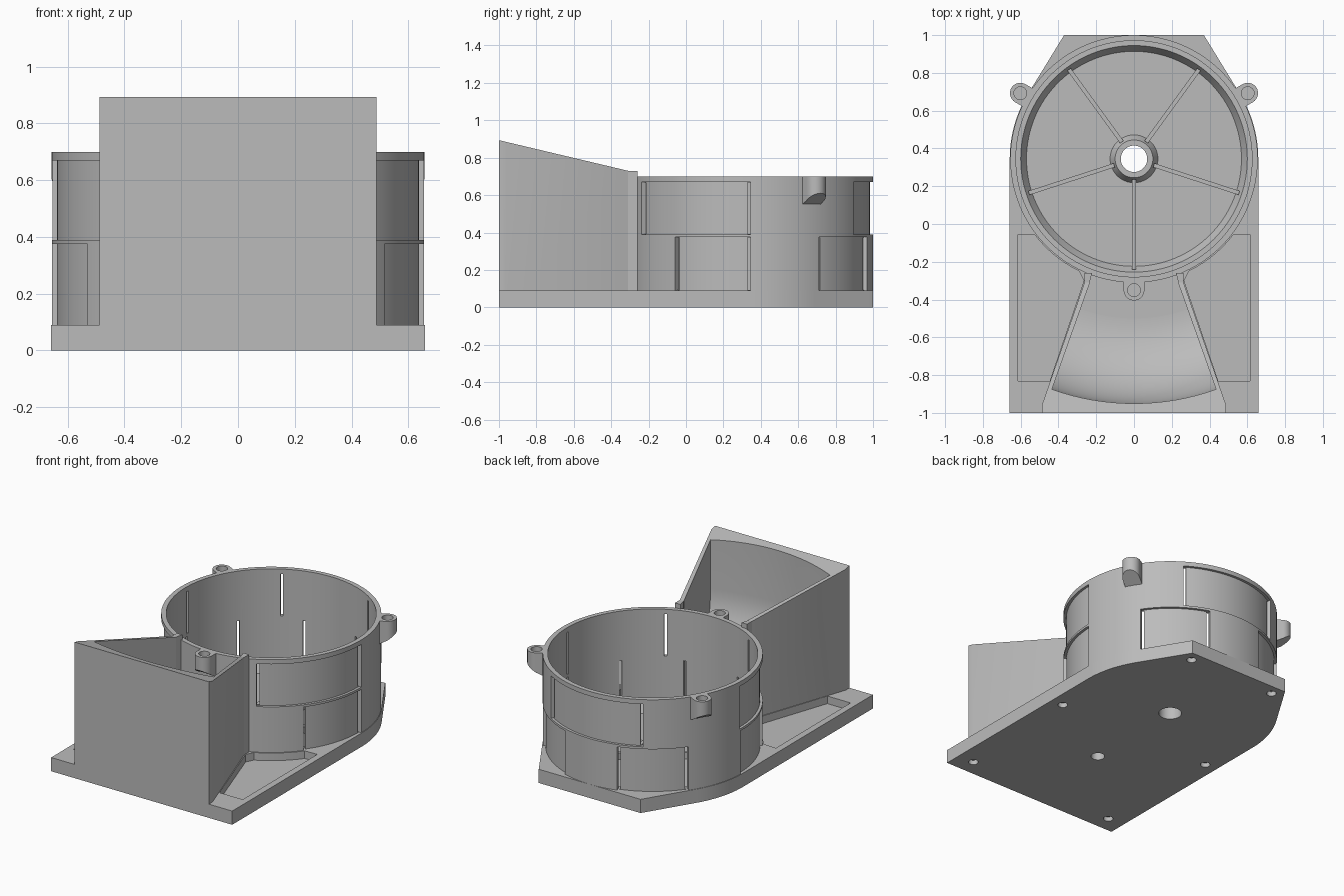
import bpy, bmesh, math
from math import sin, cos, radians
from mathutils import Vector, Matrix

if "Cube" in bpy.data.objects:
    bpy.data.objects.remove(bpy.data.objects["Cube"])

CY = 0.345          # y of the drum axis
R = 0.655           # drum radius
BASE = 0.09         # base plate thickness
FLOOR = 0.04        # pocket floor height

grey = bpy.data.materials.new("plain_grey")
grey.use_nodes = True
grey.diffuse_color = (0.5, 0.5, 0.5, 1)
grey.node_tree.nodes["Principled BSDF"].inputs["Base Color"].default_value = (0.5, 0.5, 0.5, 1)


def polar(r, deg):
    return (r * cos(radians(deg)), CY + r * sin(radians(deg)))


def arc(r, a0, a1, n):
    return [polar(r, a0 + (a1 - a0) * i / n) for i in range(n + 1)]


def prism(bm, pts, z0, z1):
    """Upright prism; returns its bottom and top vertices."""
    low = [bm.verts.new((x, y, z0)) for x, y in pts]
    top = [bm.verts.new((x, y, z1)) for x, y in pts]
    bm.faces.new(low[::-1])
    bm.faces.new(top)
    for i in range(len(pts)):
        j = (i + 1) % len(pts)
        bm.faces.new((low[i], low[j], top[j], top[i]))
    return low, top


def cone(bm, x, y, r0, r1, z0, z1, n=32):
    m = Matrix.Translation((x, y, (z0 + z1) / 2))
    bmesh.ops.create_cone(bm, cap_ends=True, segments=n, radius1=r0, radius2=r1,
                          depth=z1 - z0, matrix=m)


def finish(bm, name):
    bmesh.ops.recalc_face_normals(bm, faces=bm.faces[:])
    me = bpy.data.meshes.new(name)
    bm.to_mesh(me)
    bm.free()
    me.materials.append(grey)
    ob = bpy.data.objects.new(name, me)
    bpy.context.scene.collection.objects.link(ob)
    return ob


def cut(ob, *cutters):
    """Subtract each cutter and bake the result."""
    for c in cutters:
        c.hide_render = True
        mod = ob.modifiers.new("cut", 'BOOLEAN')
        mod.operation, mod.solver, mod.object = 'DIFFERENCE', 'EXACT', c
    bpy.context.view_layer.update()
    dg = bpy.context.evaluated_depsgraph_get()
    me = bpy.data.meshes.new_from_object(ob.evaluated_get(dg))
    ob.modifiers.clear()
    ob.data = me


def drop(*obs):
    for o in obs:
        bpy.data.objects.remove(o)


parts = []

# Base plate outline with drum-shaped flanks and a tapered tail
bm = bmesh.new()
side = arc(R + 0.003, 0, 31.5, 12) + [(0.37, 1.0)]
right = [(0.658, -1.0)] + side
prism(bm, right + [(-x, y) for x, y in reversed(right)], 0, BASE)
base = finish(bm, "base_plate")

# Cutters for the drum floor, holes and side pockets
bm = bmesh.new()
cone(bm, 0, CY, 0.569, 0.601, FLOOR, BASE + 0.002, 128)
floor_cut = finish(bm, "floor_cutter")
bm = bmesh.new()
cone(bm, 0, CY, 0.07, 0.07, -0.1, 0.3, 48)
cone(bm, 0, -0.345, 0.042, 0.042, -0.1, 0.3)
for s in (-1, 1):
    for x, y in ((0.32, 0.93), (0.57, 0.0), (0.54, -0.89)):
        cone(bm, s * x, y, 0.03, 0.03, -0.1, 0.03, 24)
holes = finish(bm, "hole_cutter")
bm = bmesh.new()
for s in (-1, 1):
    pts = [(0.615, -0.055), (0.615, -0.83), (0.446, -0.83), (0.265, -0.30)]
    pts += arc(0.662, -64, -37.5, 12)
    f = bm.faces.new([bm.verts.new((s * x, y, BASE + 0.001)) for x, y in pts])
    rim = list(f.edges)
    bmesh.ops.inset_region(bm, faces=[f], thickness=0.042, use_boundary=True, use_even_offset=True)
    for v in f.verts:
        v.co.z = FLOOR
    bmesh.ops.edgeloop_fill(bm, edges=[e for e in bm.edges if e.is_boundary])
pockets = finish(bm, "pocket_cutter")
cut(base, floor_cut, pockets, holes)
parts.append(base)

# Centre hub and radial floor ribs
bm = bmesh.new()
cone(bm, 0, CY, 0.132, 0.10, FLOOR - 0.01, BASE, 48)
hub = finish(bm, "centre_hub")
cut(hub, holes)
bm = bmesh.new()
for k in range(5):
    a = radians(270 + 72 * k)
    u, n = Vector((cos(a), sin(a))), Vector((-sin(a), cos(a))) * 0.011
    c = Vector((0, CY))
    prism(bm, [c + u * 0.11 - n, c + u * 0.585 - n, c + u * 0.585 + n, c + u * 0.11 + n],
          FLOOR - 0.01, BASE - 0.008)
parts += [hub, finish(bm, "floor_ribs")]

# Drum wall
bm = bmesh.new()
loops = []
for r, z in ((R, 0.08), (R, 0.70), (0.625, 0.70), (0.625, 0.08)):
    loops.append([bm.verts.new((*polar(r, 360 * i / 144), z)) for i in range(144)])
for a, b in zip(loops, loops[1:] + loops[:1]):
    for i in range(144):
        j = (i + 1) % 144
        bm.faces.new((a[i], a[j], b[j], b[i]))
drum = finish(bm, "drum_wall")

# Two tiers of recessed panels with a slit at each end
rec, slit = bmesh.new(), bmesh.new()
for count, start, width, z0, z1 in ((3, -62.8, 62.8, 0.39, 0.67), (5, -38, 38, BASE, 0.375)):
    for k in range(count):
        a = start + k * 360 / count
        b = a + width
        prism(rec, arc(0.638, a, b, 24) + arc(0.70, b, a, 24), z0, z1)
        for e in (a + 0.02, b - 1.52):
            prism(slit, [polar(0.6, e), polar(0.7, e), polar(0.7, e + 1.5), polar(0.6, e + 1.5)],
                  z0 + 0.002, z1 - 0.002)
rec, slit = finish(rec, "panel_cutter"), finish(slit, "slit_cutter")
cut(drum, rec, slit)
parts.append(drum)

# Three screw bosses on the rim, sloped underneath
bosses, bores = bmesh.new(), bmesh.new()
for deg in (30, 150, 270):
    a = radians(deg)
    u, n = Vector((cos(a), sin(a))), Vector((-sin(a), cos(a)))
    c = Vector(polar(0.695, deg))
    pts = [c - u * 0.065 - n * 0.055]
    for i in range(17):
        t = radians(-90 + 180 * i / 16)
        pts.append(c + (u * cos(t) + n * sin(t)) * 0.055)
    pts.append(c - u * 0.065 + n * 0.055)
    low, top = prism(bosses, pts, 0.54, 0.70)
    for v in low:
        v.co.z += 0.7 * max(0, (v.co.xy - c).dot(u) + 0.045)
    cone(bores, c.x, c.y, 0.034, 0.034, 0.64, 0.8, 24)
bosses, bores = finish(bosses, "rim_bosses"), finish(bores, "bore_cutter")
cut(bosses, bores)
parts.append(bosses)

# Flared duct with a sloping top
bm = bmesh.new()
half = [(0.488, -1.0), (0.488, -0.96), (0.262, -0.31)]
low, top = prism(bm, half + [(-x, y) for x, y in reversed(half)], 0.0, 0.9)
for v in top:
    v.co.z = 0.73 - 0.237 * (v.co.y + 0.31)
duct = finish(bm, "duct")

# Scoop cavity: a radial wedge whose floor sweeps up to the front wall
bm = bmesh.new()
far, fil = 1.295, 0.45
prof = [(0.5, 1.1), (0.5, BASE)]
for i in range(17):
    t = radians(90 * i / 16)
    prof.append((far - fil + fil * sin(t), BASE + fil - fil * cos(t)))
prof.append((far, 1.1))
rows = [[bm.verts.new((*polar(r, 250.4 + 39.2 * k / 16), z)) for r, z in prof] for k in range(17)]
for a, b in zip(rows, rows[1:]):
    for i in range(len(prof)):
        j = (i + 1) % len(prof)
        bm.faces.new((a[i], a[j], b[j], b[i]))
bm.faces.new(rows[0])
bm.faces.new(rows[-1][::-1])
scoop = finish(bm, "scoop_cutter")
cut(duct, scoop, holes)
parts.append(duct)

# Upright flanges joining duct and drum
bm = bmesh.new()
for s in (-1, 1):
    pts = [(0.222, -0.26), (0.262, -0.26), (0.262, -0.312), (0.236, -0.312)]
    prism(bm, [(s * x, y) for x, y in pts], 0.05, 0.73)
parts.append(finish(bm, "duct_flanges"))

drop(floor_cut, holes, pockets, rec, slit, bores, scoop)

# Smooth curved surfaces, keep corners crisp
bpy.ops.object.select_all(action='DESELECT')
for ob in parts:
    ob.select_set(True)
bpy.context.view_layer.objects.active = parts[0]
bpy.ops.object.shade_smooth_by_angle(angle=radians(25))
